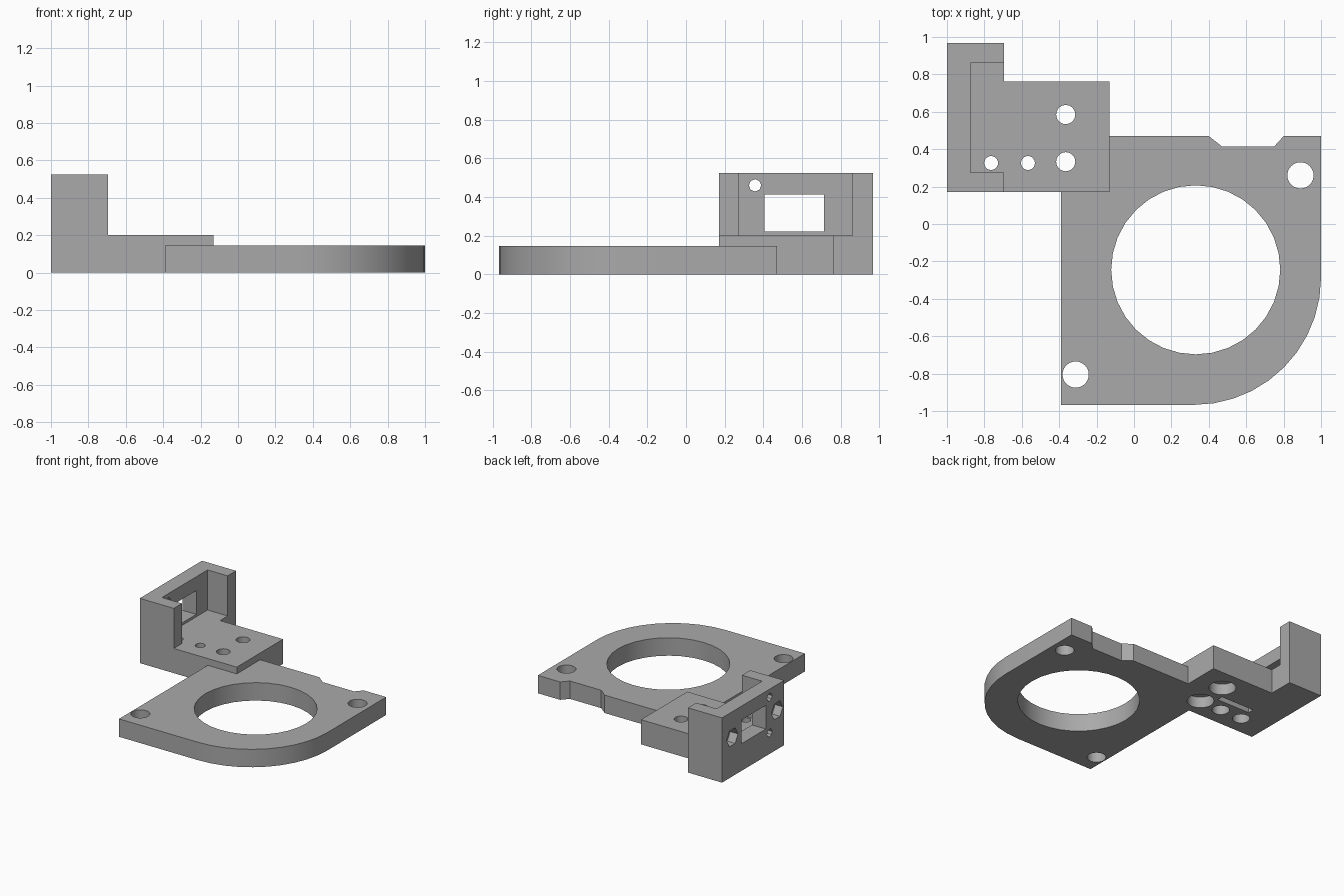
import bpy, bmesh, math
from mathutils import Matrix, Vector

cube = bpy.data.objects.get("Cube")
if cube:
    bpy.data.objects.remove(cube, do_unlink=True)

grey = bpy.data.materials.new("plain grey")
grey.use_nodes = True
colour = (0.4, 0.4, 0.4, 1)
grey.diffuse_color = colour
grey.node_tree.nodes["Principled BSDF"].inputs["Base Color"].default_value = colour


def link(name, bm):
    bmesh.ops.recalc_face_normals(bm, faces=bm.faces)
    mesh = bpy.data.meshes.new(name)
    bm.to_mesh(mesh)
    bm.free()
    mesh.materials.append(grey)
    obj = bpy.data.objects.new(name, mesh)
    bpy.context.collection.objects.link(obj)
    return obj


def prism(name, outline, z0, z1):
    bm = bmesh.new()
    face = bm.faces.new([bm.verts.new((x, y, z0)) for x, y in outline])
    top = bmesh.ops.extrude_face_region(bm, geom=[face])["geom"]
    verts = [v for v in top if isinstance(v, bmesh.types.BMVert)]
    bmesh.ops.translate(bm, verts=verts, vec=(0, 0, z1 - z0))
    return link(name, bm)


def box(name, x0, x1, y0, y1, z0, z1):
    return prism(name, [(x0, y0), (x1, y0), (x1, y1), (x0, y1)], z0, z1)


def rod(name, start, length, radius, sides=32, along_x=False):
    """Round or many-sided cutter running up from start, or along +x."""
    bm = bmesh.new()
    bmesh.ops.create_cone(bm, cap_ends=True, segments=sides, radius1=radius,
                          radius2=radius, depth=length)
    turn = Matrix.Rotation(math.pi / 2, 4, 'Y') if along_x else Matrix()
    shift = Vector((length / 2, 0, 0) if along_x else (0, 0, length / 2))
    bm.transform(Matrix.Translation(Vector(start) + shift) @ turn)
    return link(name, bm)


def combine(target, tool, operation):
    mod = target.modifiers.new(operation.title(), 'BOOLEAN')
    mod.operation, mod.solver, mod.object = operation, 'EXACT', tool
    bpy.context.view_layer.objects.active = target
    bpy.ops.object.modifier_apply(modifier=mod.name)
    bpy.data.objects.remove(tool, do_unlink=True)


# Ring plate with one rounded corner and a notch in the back edge
arc = [(0.32 + 0.68 * math.cos(a), -0.287 + 0.68 * math.sin(a))
       for a in (math.radians(-90 + 90 * i / 10) for i in range(11))]
plate_outline = [(-0.39, -0.967)] + arc + [
    (1, 0.47), (0.8, 0.47), (0.75, 0.415), (0.47, 0.415), (0.4, 0.47), (-0.39, 0.47)]
bracket = prism("mounting_bracket", plate_outline, 0, 0.145)

# Raised mounting block and the upright wall with its pocket
combine(bracket, box("mounting_block", -1, -0.13, 0.17, 0.763, 0, 0.2), 'UNION')
wall = box("upright_wall", -1, -0.695, 0.17, 0.967, 0, 0.525)
combine(wall, box("pocket", -0.875, -0.5, 0.275, 0.86, 0.2, 0.7), 'DIFFERENCE')
combine(bracket, wall, 'UNION')

# Fan opening and plate screw holes
cutters = [rod("fan_opening", (0.33, -0.245, -0.1), 0.5, 0.452)]
for x, y in ((-0.312, -0.805), (0.89, 0.26)):
    cutters.append(rod("plate_hole", (x, y, -0.1), 0.5, 0.07))

# Block screw holes, counterbored from below
for x, y, r, bore in ((-0.365, 0.585, 0.051, 0.1), (-0.365, 0.333, 0.051, 0.1),
                      (-0.567, 0.326, 0.037, 0.065), (-0.764, 0.326, 0.037, 0.065)):
    cutters.append(rod("block_hole", (x, y, -0.1), 0.5, r))
    cutters.append(rod("counterbore", (x, y, -0.1), 0.19, bore))

# Blind slot underneath
cutters.append(box("slot", -0.75, -0.45, 0.43, 0.48, -0.1, 0.08))

# Wall window, pin holes and hexagonal nut recesses
cutters.append(box("window", -1.1, -0.8, 0.405, 0.715, 0.22, 0.412))
for z in (0.46, 0.17):
    cutters.append(rod("pin_hole", (-1.1, 0.357, z), 0.225, 0.032, 8, True))
cutters[-2].scale.x = 0.95  # upper pin hole
cutters[-2].location.x = 0
for y in (0.26, 0.835):
    cutters.append(rod("nut_recess", (-1.1, y, 0.317), 0.17, 0.073, 6, True))

for cutter in cutters:
    combine(bracket, cutter, 'DIFFERENCE')

bpy.ops.object.select_all(action='DESELECT')
bracket.select_set(True)
bpy.context.view_layer.objects.active = bracket
bpy.ops.object.shade_smooth_by_angle(angle=math.radians(30))
